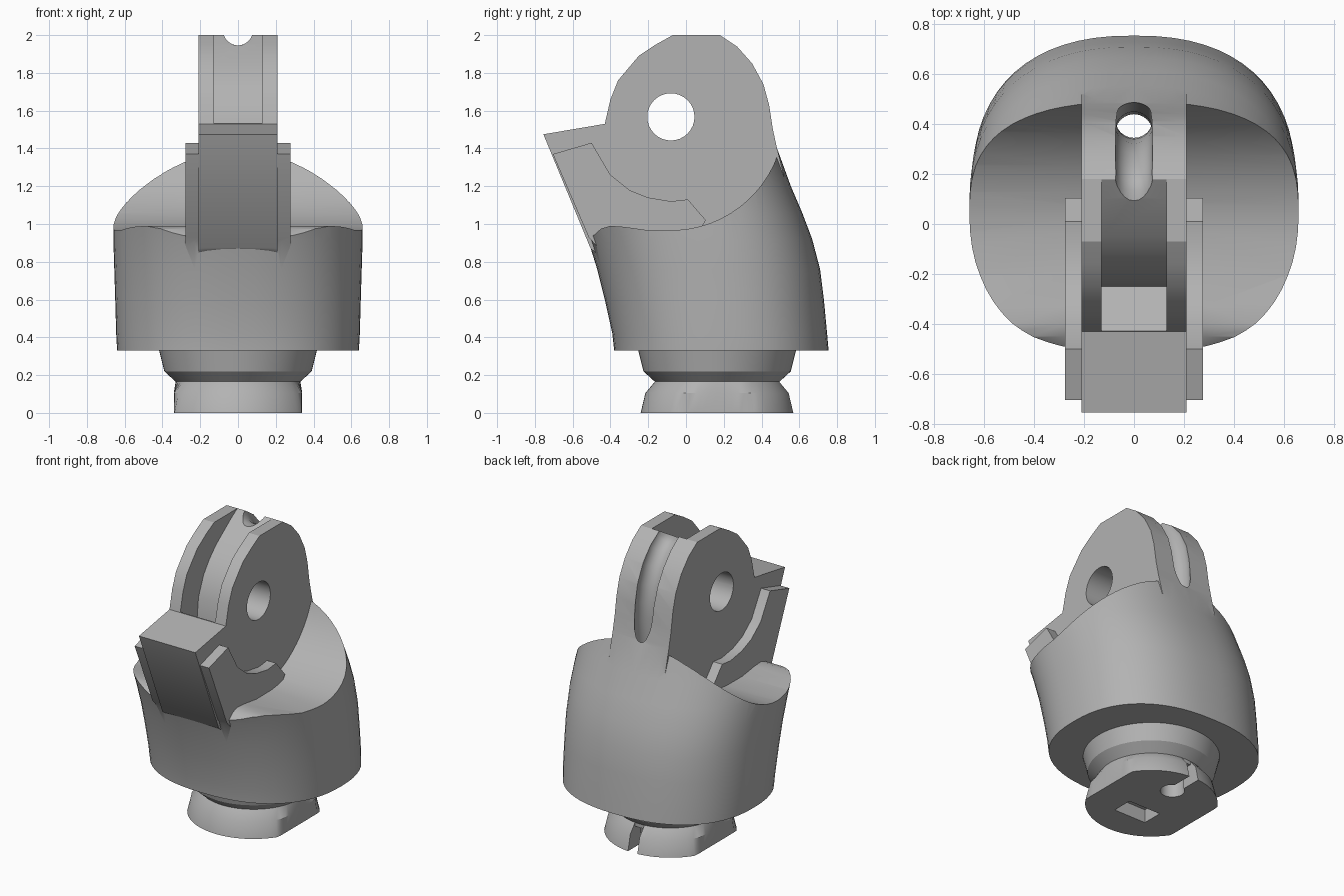
import bpy, bmesh, math
from mathutils import Vector

old = bpy.data.objects.get("Cube")
if old:
    bpy.data.objects.remove(old)

grey = bpy.data.materials.new("plain_grey")
grey.use_nodes = True
grey.diffuse_color = (0.45, 0.45, 0.45, 1)
grey.node_tree.nodes["Principled BSDF"].inputs["Base Color"].default_value = (0.45, 0.45, 0.45, 1)


def loft(name, rings):
    """Closed skin over a list of equal point rings, capped at both ends."""
    bm = bmesh.new()
    loops = [[bm.verts.new(p) for p in ring] for ring in rings]
    n = len(loops[0])
    for a, b in zip(loops, loops[1:]):
        for i in range(n):
            j = (i + 1) % n
            bm.faces.new((a[i], a[j], b[j], b[i]))
    bm.faces.new(loops[0][::-1])
    bm.faces.new(loops[-1])
    bmesh.ops.recalc_face_normals(bm, faces=bm.faces)
    mesh = bpy.data.meshes.new(name)
    bm.to_mesh(mesh)
    bm.free()
    mesh.materials.append(grey)
    ob = bpy.data.objects.new(name, mesh)
    bpy.context.collection.objects.link(ob)
    return ob


def prism(name, profile, x0, x1):
    """Side profile of (y, z) points pushed from x0 to x1."""
    return loft(name, [[(x, y, z) for y, z in profile] for x in (x0, x1)])


def oval(z, cy, rx, ry, power=2, n=64, limit=9):
    ring = []
    for i in range(n):
        c, s = math.cos(math.tau * i / n), math.sin(math.tau * i / n)
        x = math.copysign(abs(c) ** (2 / power), c) * rx
        y = math.copysign(abs(s) ** (2 / power), s) * ry
        ring.append((max(-limit, min(limit, x)), cy + y, z))
    return ring


def combine(target, tool, operation, keep=False):
    mod = target.modifiers.new("cut", 'BOOLEAN')
    mod.operation, mod.object, mod.solver = operation, tool, 'EXACT'
    with bpy.context.temp_override(object=target, active_object=target):
        bpy.ops.object.modifier_apply(modifier=mod.name)
    if not keep:
        bpy.data.objects.remove(tool)


# Leaning shell: height, front, back, half width
sections = [(.33, -.38, .755, .64), (.42, -.39, .747, .645), (.6, -.43, .73, .65),
            (.76, -.47, .71, .655), (.92, -.52, .668, .66), (1.06, -.575, .615, .66),
            (1.2, -.633, .555, .655), (1.42, -.722, .475, .63)]
body = loft("knuckle_body", [oval(z, (f + b) / 2, w, (b - f) / 2, 2.35)
                             for z, f, b, w in sections])

# Saddle cuts on both shoulders
PY, PZ = -.08, 1.567
saddle = [(-.6, .84), (-.5, .93), (-.45, .975), (-.4, .99), (-.33, .985), (-.2, .967)]
for i in range(13):
    a = math.radians(-86 + i * 5.5)
    saddle.append((PY + .6 * math.cos(a), PZ + .6 * math.sin(a)))
saddle += [(.6, 1.6), (.6, 2.2), (-1.2, 2.2), (-1.2, .84)]
for side in (-1, 1):
    combine(body, prism("saddle_cutter", saddle, side * .205, side), 'DIFFERENCE')

# Raised fork with its front stop block
fork = [(-.755, 1.475), (-.43, 1.53), (-.4, 1.66), (-.36, 1.76), (-.25, 1.89), (-.16, 1.95),
        (-.07, 2), (.18, 2), (.27, 1.94), (.35, 1.85), (.41, 1.74), (.44, 1.63),
        (.46, 1.5), (.482, 1.4), (.52, 1.25), (.3, .8), (-.3, .7), (-.505, .87)]
combine(body, prism("fork", fork, -.21, .21), 'UNION')

# Curved cheek plates beside the fork
cheek = [(-.705, 1.37), (-.5, 1.43), (-.4, 1.26), (-.3, 1.18), (-.2, 1.14), (-.08, 1.12),
         (.01, 1.13), (.105, 1.02), (0, .85), (-.4, .8), (-.515, .93)]
for side in (-1, 1):
    combine(body, prism("cheek", cheek, side * .15, side * .277), 'UNION')

# Slot between the fork prongs
slot = [(-.43, 1.535), (-.25, 1.42), (-.235, 1.56), (-.18, 1.69), (-.12, 1.77),
        (-.05, 1.84), (.1, 1.95), (.18, 2.001), (.18, 2.1), (-.6, 2.1), (-.6, 1.62)]
combine(body, prism("slot_cutter", slot, -.13, .13), 'DIFFERENCE')

# Pivot hole through the fork
circle = [(PY + .125 * math.cos(math.tau * i / 32), PZ + .125 * math.sin(math.tau * i / 32))
          for i in range(32)]
combine(body, prism("pivot_cutter", circle, -.5, .5), 'DIFFERENCE')

# Neck and keyed foot
CY = .165
neck = loft("neck", [oval(z, CY, r, r) for z, r in
                     ((.14, .33), (.165, .33), (.22, .39), (.36, .425))])
foot = loft("foot", [oval(z, CY, r, r, limit=.34) for z, r in
                     ((0, .405), (.105, .38), (.165, .33))])
key = [(-.04, -.1), (.1, -.1), (.1, .09), (-.04, .09)]
combine(foot, prism("key_cutter", key, -.12, .12), 'DIFFERENCE')
slit = [(.36, -.1), (.8, -.1), (.8, .25), (.36, .25)]
combine(foot, prism("slit_cutter", slit, -.035, .035), 'DIFFERENCE')

# Cord channel over the back of the fork and down through everything
path = [Vector((0, y, z)) for y, z in
        ((-.1, 2.02), (.14, 2.02), (.21, 2), (.28, 1.94), (.35, 1.84), (.395, 1.72), (.415, 1.6),
         (.42, 1.48), (.405, 1.3), (.375, .9), (.365, .5), (.365, -.1))]
rings = []
for i, p in enumerate(path):
    t = (path[min(i + 1, len(path) - 1)] - path[max(i - 1, 0)]).normalized()
    across = t.cross(Vector((1, 0, 0)))
    rings.append([p + .075 * (Vector((math.cos(a), 0, 0)) + across * math.sin(a))
                  for a in (math.tau * k / 24 for k in range(24))])
channel = loft("channel_cutter", rings)
for part in (body, neck, foot):
    combine(part, channel, 'DIFFERENCE', keep=True)
bpy.data.objects.remove(channel)

# Smooth curved skins, keep the cut edges crisp
bpy.ops.object.select_all(action='DESELECT')
for part in (body, neck, foot):
    part.select_set(True)
bpy.context.view_layer.objects.active = body
bpy.ops.object.shade_smooth_by_angle(angle=math.radians(28))
